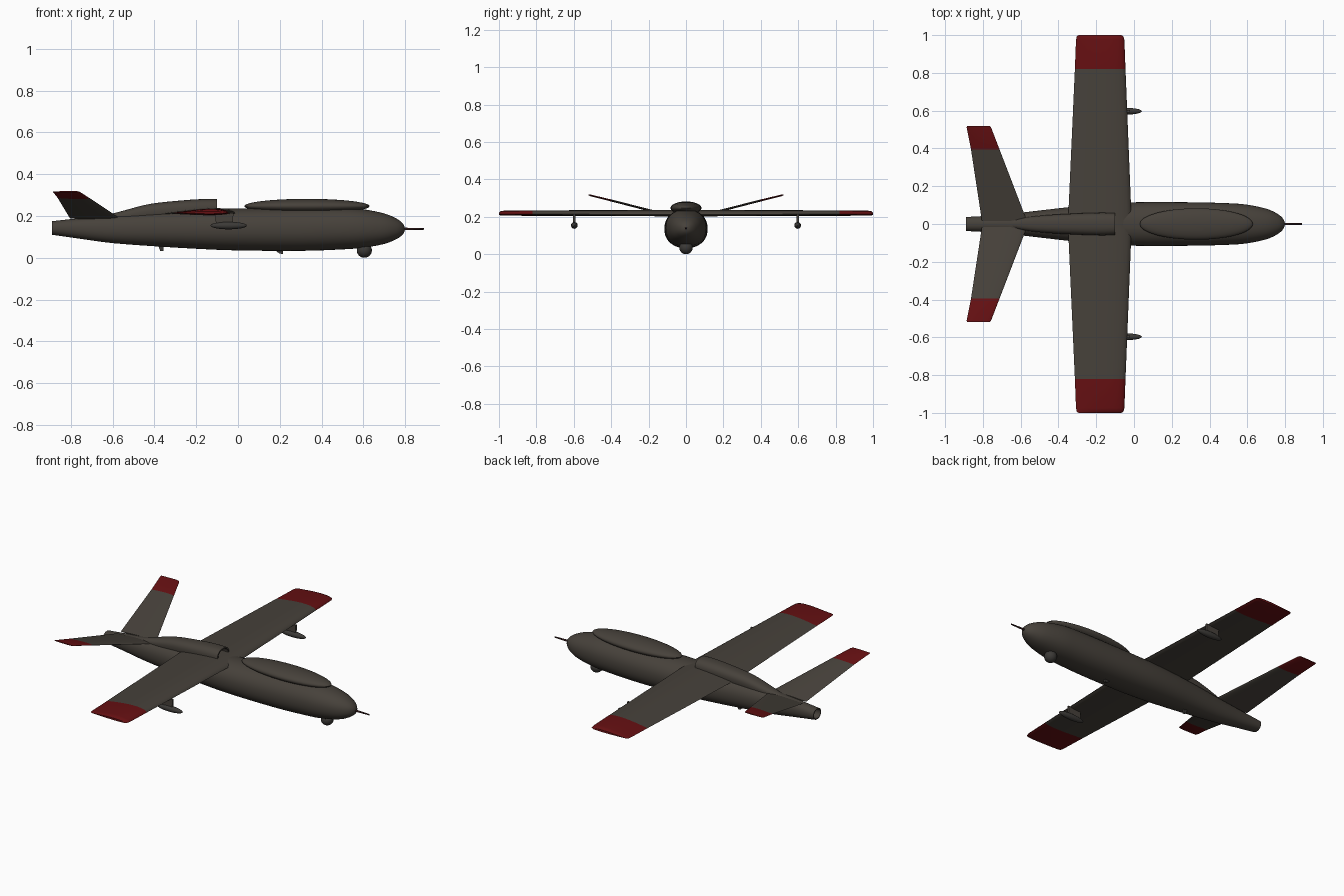
import bpy, bmesh, math
from mathutils import Matrix

if "Cube" in bpy.data.objects:
    bpy.data.objects.remove(bpy.data.objects["Cube"])


def material(name, rgb):
    m = bpy.data.materials.new(name)
    m.diffuse_color = (*rgb, 1)
    m.use_nodes = True
    m.node_tree.nodes["Principled BSDF"].inputs["Base Color"].default_value = m.diffuse_color
    return m


GREY = material("drab grey", (0.062, 0.053, 0.043))
RED = material("dark red", (0.13, 0.005, 0.006))
DARK = material("dark grey", (0.045, 0.042, 0.038))
PROBE = material("dark maroon", (0.035, 0.012, 0.012))


def finish(name, bm, mats, mirror=False, angle=40):
    bmesh.ops.recalc_face_normals(bm, faces=bm.faces)
    me = bpy.data.meshes.new(name)
    bm.to_mesh(me)
    bm.free()
    for m in mats:
        me.materials.append(m)
    for p in me.polygons:
        p.use_smooth = True
    me.set_sharp_from_angle(angle=math.radians(angle))
    ob = bpy.data.objects.new(name, me)
    bpy.context.collection.objects.link(ob)
    if mirror:
        mod = ob.modifiers.new("mirror", 'MIRROR')
        mod.use_axis = (False, True, False)
    return ob


def skin(bm, rings):
    """Bridge closed rings of points and cap both ends; returns the caps."""
    loops = [[bm.verts.new(p) for p in r] for r in rings]
    n = len(loops[0])
    for a, b in zip(loops, loops[1:]):
        for i in range(n):
            j = (i + 1) % n
            bm.faces.new((a[i], a[j], b[j], b[i]))
    return bm.faces.new(loops[0]), bm.faces.new(loops[-1])


def smooth_stations(st, steps=4):
    """Catmull-Rom interpolation between stations."""
    out = []
    for i in range(len(st) - 1):
        p0, p1, p2 = st[max(i - 1, 0)], st[i], st[i + 1]
        p3 = st[min(i + 2, len(st) - 1)]
        for k in range(steps):
            t = k / steps
            out.append(tuple(0.5 * (2 * b + (c - a) * t
                                    + (2 * a - 5 * b + 4 * c - d) * t * t
                                    + (3 * b - a - 3 * c + d) * t ** 3)
                             for a, b, c, d in zip(p0, p1, p2, p3)))
    return out + [st[-1]]


def body(name, stations, depth, power=2.2, n=40):
    """Round body along x from (x, top, bottom, half width), with a hollow
    dark opening at the first station."""
    st = smooth_stations(stations)
    x, t, b, w = st[0]
    c, h = (t + b) / 2, (t - b) / 2
    lip = (x, c + h * 0.84, c - h * 0.84, w * 0.84)
    st = [(x + depth, *lip[1:]), lip] + st
    rings = []
    for x, t, b, w in st:
        ring = []
        for i in range(n):
            a = 2 * math.pi * i / n
            ca, sa = math.cos(a), math.sin(a)
            ring.append((x, w * math.copysign(abs(ca) ** (2 / power), ca),
                         (t + b) / 2 + (t - b) / 2
                         * math.copysign(abs(sa) ** (2 / power), sa)))
        rings.append(ring)
    bm = bmesh.new()
    cap, _ = skin(bm, rings)
    cap.material_index = 1
    return finish(name, bm, [GREY, DARK])


def panel(name, sections, red_from, low=0.3, n=12):
    """Wing-like panel from (y, leading x, trailing x, z, thickness)."""
    def thick(u):
        return (2.969 * math.sqrt(u) - 1.26 * u - 3.516 * u ** 2
                + 2.843 * u ** 3 - 1.036 * u ** 4)
    us = [(1 - math.cos(math.pi * i / n)) / 2 for i in range(n + 1)]
    prof = [(u, (1 - low) * thick(u)) for u in us]
    prof += [(u, -low * thick(u)) for u in us[-2:0:-1]]
    bm = bmesh.new()
    skin(bm, [[(le + (te - le) * u, y, z + th * v) for u, v in prof]
              for y, le, te, z, th in sections])
    for f in bm.faces:
        if f.calc_center_median().y > red_from:
            f.material_index = 1
    return finish(name, bm, [GREY, RED], mirror=True)


def ellipsoid(name, centre, radii, mat, mirror=False):
    bm = bmesh.new()
    bmesh.ops.create_uvsphere(
        bm, u_segments=32, v_segments=20, radius=1,
        matrix=Matrix.Translation(centre) @ Matrix.Diagonal((*radii, 1)))
    return finish(name, bm, [mat], mirror)


def blade(name, y, thick, outline, mat, mirror=False):
    """Flat plate from an xz outline, extruded along y."""
    bm = bmesh.new()
    skin(bm, [[(x, y + s * thick / 2, z) for x, z in outline] for s in (-1, 1)])
    return finish(name, bm, [mat], mirror)


def rod(name, x0, x1, z, r0, r1, mat):
    bm = bmesh.new()
    bmesh.ops.create_cone(
        bm, cap_ends=True, segments=16, radius1=r0, radius2=r1, depth=x1 - x0,
        matrix=Matrix.Translation(((x0 + x1) / 2, 0, z))
        @ Matrix.Rotation(math.pi / 2, 4, 'Y'))
    return finish(name, bm, [mat])


# Fuselage with exhaust opening at the tail
body("fuselage", [
    (-0.89, 0.175, 0.110, 0.037), (-0.75, 0.190, 0.090, 0.045),
    (-0.60, 0.203, 0.070, 0.060), (-0.40, 0.220, 0.055, 0.083),
    (-0.20, 0.230, 0.043, 0.104), (0.0, 0.236, 0.035, 0.115),
    (0.30, 0.240, 0.033, 0.115), (0.50, 0.240, 0.040, 0.110),
    (0.60, 0.232, 0.048, 0.102), (0.70, 0.212, 0.066, 0.081),
    (0.76, 0.187, 0.090, 0.054), (0.79, 0.163, 0.113, 0.027),
    (0.80, 0.141, 0.135, 0.003)], 0.04)

# Engine fairing on the back, air intake facing forward
body("engine_fairing", [
    (-0.10, 0.281, 0.180, 0.058), (-0.16, 0.281, 0.180, 0.060),
    (-0.25, 0.276, 0.180, 0.058), (-0.42, 0.258, 0.175, 0.050),
    (-0.55, 0.225, 0.165, 0.038), (-0.65, 0.198, 0.160, 0.020)], -0.05, 2.5)

# Dorsal hump
ellipsoid("dorsal_hump", (0.33, 0, 0.247), (0.30, 0.083, 0.035), GREY)

# Main wing and V tail, with red tips
panel("wing", [
    (0.00, -0.012, -0.350, 0.213, 0.036), (0.82, -0.045, -0.313, 0.214, 0.029),
    (0.975, -0.051, -0.307, 0.214, 0.027), (0.993, -0.056, -0.303, 0.214, 0.022),
    (1.00, -0.068, -0.293, 0.214, 0.012)], 0.82)
panel("tail_fin", [
    (0.015, -0.566, -0.805, 0.189, 0.014), (0.395, -0.712, -0.863, 0.286, 0.011),
    (0.512, -0.757, -0.886, 0.315, 0.009), (0.520, -0.766, -0.884, 0.317, 0.005)],
    0.395, low=0.5)

# Wing pods on pylons
ellipsoid("wing_pod", (-0.045, 0.597, 0.154), (0.087, 0.018, 0.018), DARK, True)
blade("pod_pylon", 0.597, 0.012,
      [(-0.105, 0.155), (-0.025, 0.155), (-0.022, 0.215), (-0.11, 0.215)],
      GREY, True)

# Sensor ball under the nose
ellipsoid("sensor_ball", (0.605, 0, 0.035), (0.036, 0.036, 0.035), DARK)

# Nose probe
rod("nose_probe", 0.79, 0.89, 0.138, 0.006, 0.004, PROBE)

# Belly antennas
blade("front_antenna", 0, 0.012,
      [(0.165, 0.045), (0.215, 0.045), (0.215, 0.018), (0.198, 0.020)], DARK)
blade("rear_antenna", 0, 0.012,
      [(-0.385, 0.065), (-0.355, 0.065), (-0.357, 0.032), (-0.372, 0.032)], DARK)
